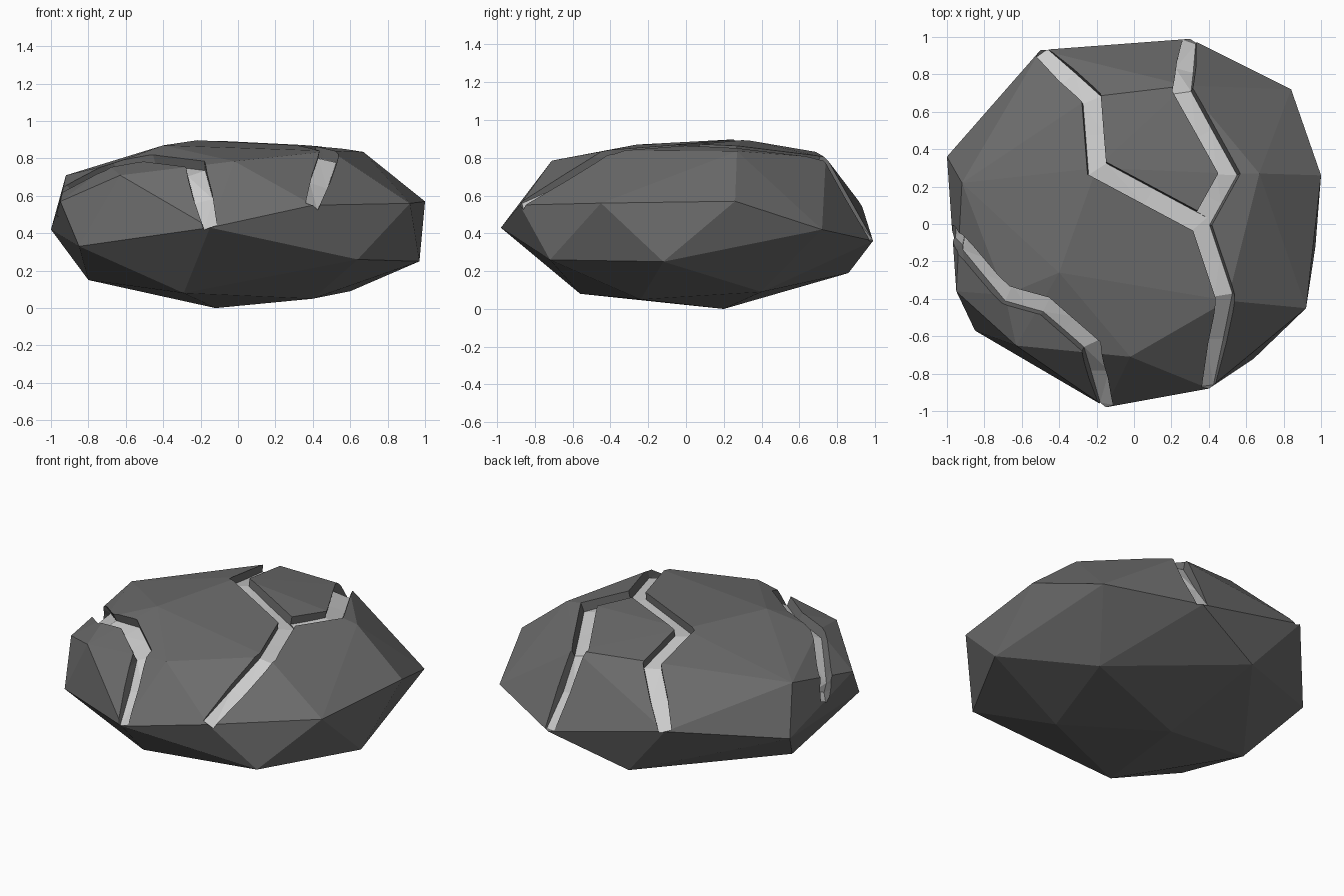
import bpy, bmesh
from mathutils import Vector
from mathutils.bvhtree import BVHTree

if "Cube" in bpy.data.objects:
    bpy.data.objects.remove(bpy.data.objects["Cube"])


def material(name, value):
    m = bpy.data.materials.new(name)
    m.diffuse_color = (value, value, value, 1)
    m.use_nodes = True
    m.node_tree.nodes["Principled BSDF"].inputs["Base Color"].default_value = m.diffuse_color
    return m


MATS = [material("dark_stone", 0.15), material("pale_crack", 0.7)]


def make_object(name, bm):
    bmesh.ops.recalc_face_normals(bm, faces=bm.faces)
    mesh = bpy.data.meshes.new(name)
    bm.to_mesh(mesh)
    for m in MATS:
        mesh.materials.append(m)
    ob = bpy.data.objects.new(name, mesh)
    bpy.context.collection.objects.link(ob)
    return ob


# faceted boulder: hull of its corner points
corners = [
    # underside
    (-.12, .20, 0), (-.29, -.56, .08), (.40, -.24, .05), (.60, .40, .09),
    (-.19, .86, .19), (-.80, .05, .15), (-.85, -.57, .33), (.64, -.72, .26),
    (.97, -.12, .25),
    # girdle
    (-1, .36, .42), (-.95, -.36, .57), (-.15, -.98, .43), (.40, -.88, .55),
    (.92, -.45, .56), (1, .26, .57), (.84, .72, .42), (.30, .99, .36),
    (-.50, .93, .55),
    # crown
    (-.92, .22, .71), (-.63, -.65, .71), (-.40, -.26, .87), (-.20, .30, .90),
    (-.02, -.71, .785), (.50, -.41, .84), (.36, 0, .872), (.67, .27, .835),
    (.51, .27, .86), (.28, .74, .80), (-.23, .68, .835), (-.69, -.38, .765),
]
bm = bmesh.new()
for c in corners:
    bm.verts.new(c)
hull = bmesh.ops.convex_hull(bm, input=bm.verts)
bmesh.ops.delete(bm, geom=list({v for v in bm.verts if not v.link_faces}), context='VERTS')
surface = BVHTree.FromBMesh(bm)
rock = make_object("rock", bm)
bm.free()


def normal_at(p):
    return Vector((p.x, p.y, (p.z - .45) / .2)).normalized()


def snap(p):
    n = normal_at(p)
    hit = surface.ray_cast(p + n, -n)[0]
    return hit if hit else p


def crack(name, points, taper_start=True, half=.055, depth=.055, steps=2):
    """Cutter that follows the surface along a path; its floor is pale."""
    pts = [Vector(p) for p in points]
    path = []
    for a, b in zip(pts, pts[1:]):
        path += [snap(a.lerp(b, i / steps)) for i in range(steps)]
    path.append(snap(pts[-1]))
    bm = bmesh.new()
    rings = []
    last = len(path) - 1
    for i, p in enumerate(path):
        n = normal_at(p)
        d_in = (p - path[max(i - 1, 0)])
        d_out = (path[min(i + 1, last)] - p)
        d_in = (d_in if i > 0 else d_out).normalized()
        d_out = (d_out if i < last else d_in).normalized()
        side = n.cross(d_in + d_out).normalized()
        mitre = 1 / max(.6, side.dot(n.cross(d_out).normalized()))
        end = i == last or (i == 0 and taper_start)
        w = half * (.75 if end else mitre)
        d = .02 if end else depth
        rings.append([bm.verts.new(p + side * sx * w * k + n * h)
                      for sx, h, k in ((-1, .1, 1.05), (1, .1, 1.05), (1, -d, .9), (-1, -d, .9))])
    for r, s in zip(rings, rings[1:]):
        for j in range(4):
            k = (j + 1) % 4
            f = bm.faces.new((r[j], r[k], s[k], s[j]))
            f.material_index = 1 if j == 2 else 0
    bm.faces.new(rings[0])
    bm.faces.new(rings[-1])
    bmesh.ops.triangulate(bm, faces=bm.faces)
    cutter = make_object(name, bm)
    bm.free()
    cutter.hide_render = True
    mod = rock.modifiers.new(name, 'BOOLEAN')
    mod.operation = 'DIFFERENCE'
    mod.solver = 'EXACT'
    mod.material_mode = 'TRANSFER'
    mod.object = cutter
    bpy.context.view_layer.objects.active = rock
    bpy.ops.object.modifier_apply(modifier=mod.name)
    bpy.data.objects.remove(cutter)


# long crack over the crown, its branch to the back, and the front left crack
crack("long_crack", [(-.50, .93, .55), (-.23, .68, .835), (-.20, .30, .90),
                     (.36, 0, .872), (.49, -.39, .84), (.40, -.88, .55)])
crack("branch_crack", [(.36, 0, .872), (.51, .27, .86), (.26, .72, .80),
                       (.30, .99, .36)], taper_start=False)
crack("front_crack", [(-.97, -.04, .50), (-.935, -.10, .63), (-.69, -.38, .765),
                      (-.48, -.44, .81), (-.23, -.66, .78), (-.15, -.98, .43)])
